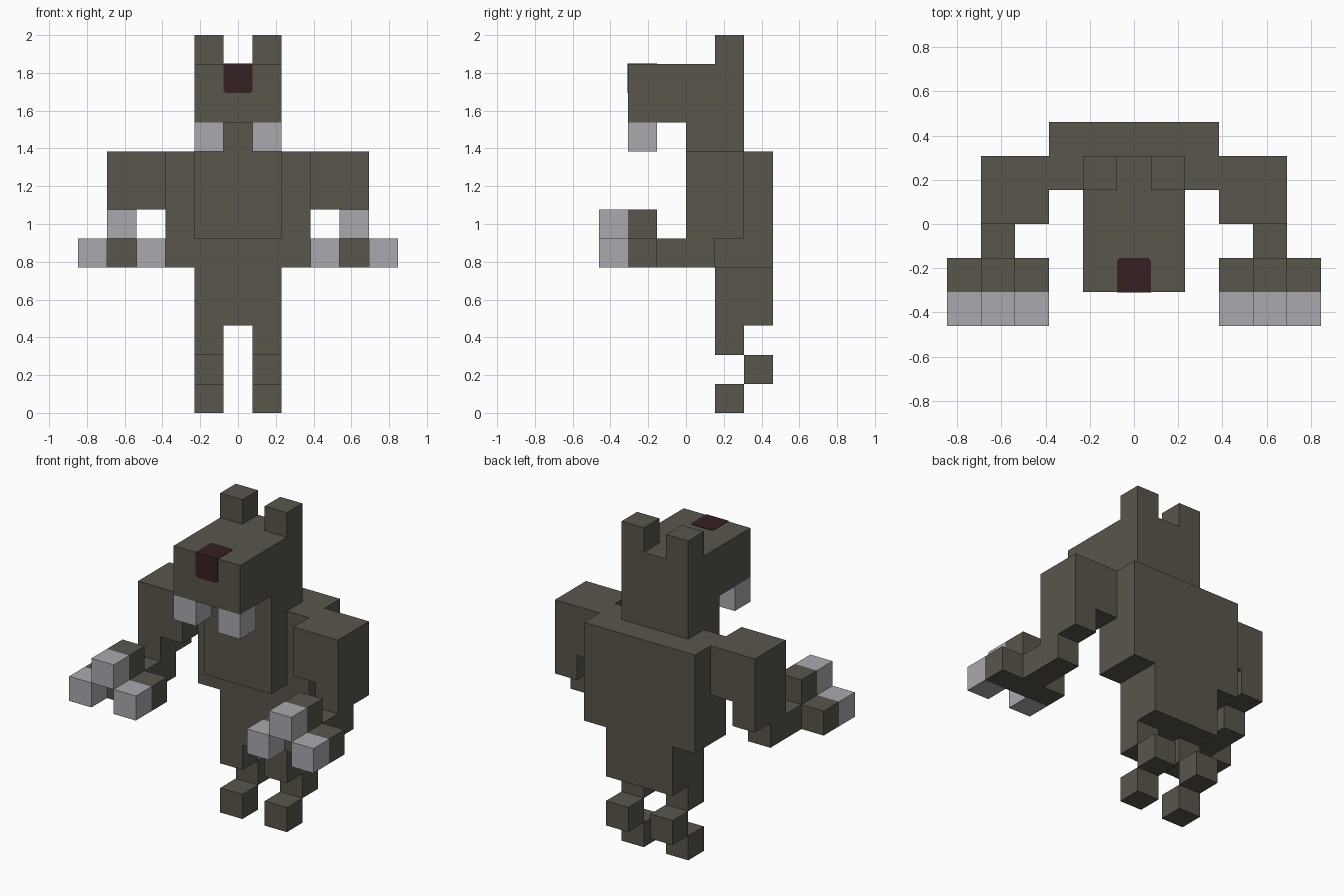
import bpy, bmesh
from mathutils import Vector

U = 2 / 13  # one block
T = 0.02    # plate thickness in blocks (about 0.003)

cube = bpy.data.objects.get("Cube")
if cube:
    bpy.data.objects.remove(cube, do_unlink=True)


def material(name, rgb):
    m = bpy.data.materials.new(name)
    m.use_nodes = True
    m.diffuse_color = (*rgb, 1)
    bsdf = m.node_tree.nodes["Principled BSDF"]
    bsdf.inputs["Base Color"].default_value = (*rgb, 1)
    bsdf.inputs["Roughness"].default_value = 0.9
    return m


FUR = material("brown_grey_fur", (0.100, 0.092, 0.072))
CLAW = material("pale_claw", (0.407, 0.397, 0.425))
NOSE = material("dark_red_nose", (0.037, 0.015, 0.016))


def prism(name, points, axis, lo, hi, mat, mirror=False):
    """Extrude a 2D outline (in blocks) along an axis, optionally mirrored across x."""
    place = {"x": lambda a, b, d: (d, a, b),
             "y": lambda a, b, d: (a, d, b),
             "z": lambda a, b, d: (a, b, d)}[axis]
    bm = bmesh.new()
    face = bm.faces.new([bm.verts.new(Vector(place(a, b, lo)) * U) for a, b in points])
    ext = bmesh.ops.extrude_face_region(bm, geom=[face])
    moved = [g for g in ext["geom"] if isinstance(g, bmesh.types.BMVert)]
    bmesh.ops.translate(bm, verts=moved, vec=Vector(place(0, 0, hi - lo)) * U)
    bmesh.ops.recalc_face_normals(bm, faces=bm.faces)
    me = bpy.data.meshes.new(name)
    bm.to_mesh(me)
    bm.free()
    me.materials.append(mat)
    ob = bpy.data.objects.new(name, me)
    bpy.context.collection.objects.link(ob)
    if mirror:
        ob.modifiers.new("mirror", "MIRROR").use_mirror_merge = False
    return ob


def box(name, x, y, z, mat, mirror=False):
    outline = [(x[0], y[0]), (x[1], y[0]), (x[1], y[1]), (x[0], y[1])]
    return prism(name, outline, "z", z[0], z[1], mat, mirror)


# Body: shoulders and hips as one stepped outline, chest block in front
prism("torso", [(-1.5, 3), (1.5, 3), (1.5, 5), (2.5, 5), (2.5, 9),
                (-2.5, 9), (-2.5, 5), (-1.5, 5)], "y", 1, 3, FUR)
box("chest", (-1.5, 1.5), (0, 1), (6, 9), FUR)

# Head: neck and snout as one side outline
prism("head", [(0, 9), (2, 9), (2, 12), (-2, 12), (-2, 10), (0, 10)], "x", -1.5, 1.5, FUR)
box("ears", (0.5, 1.5), (1, 2), (12, 13), FUR, True)
box("fangs", (0.5, 1.5), (-2, -1), (9, 10), CLAW, True)

# Nose: thin plates on the front and top of the snout, with clipped corners
c = 0.08
prism("nose_front", [(-0.5, 12 + T), (-0.5, 11 + c), (-0.5 + c, 11), (0.5 - c, 11),
                     (0.5, 11 + c), (0.5, 12 + T)], "y", -2 - T, -2, NOSE)
prism("nose_top", [(-0.5, -2), (0.5, -2), (0.5, -1 - c), (0.5 - c, -1),
                   (-0.5 + c, -1), (-0.5, -1 - c)], "z", 12, 12 + T, NOSE)

# Arms
prism("upper_arms", [(2.5, 7), (3.5, 7), (3.5, 6), (4.5, 6), (4.5, 9), (2.5, 9)],
      "y", 0, 2, FUR, True)
box("forearms", (3.5, 4.5), (-1, 1), (5, 6), FUR, True)
prism("hands", [(2.5, 5), (5.5, 5), (5.5, 6), (4.5, 6), (4.5, 7), (3.5, 7),
                (3.5, 6), (2.5, 6)], "y", -2, -1, FUR, True)
for name, x, z in (("inner", 2.5, 5), ("middle", 3.5, 6), ("outer", 4.5, 5)):
    box(name + "_claws", (x, x + 1), (-3, -2), (z, z + 1), CLAW, True)

# Legs: zigzag of single blocks
for name, y, z in (("thighs", 1, 2), ("ankles", 2, 1), ("feet", 1, 0)):
    box(name, (0.5, 1.5), (y, y + 1), (z, z + 1), FUR, True)
